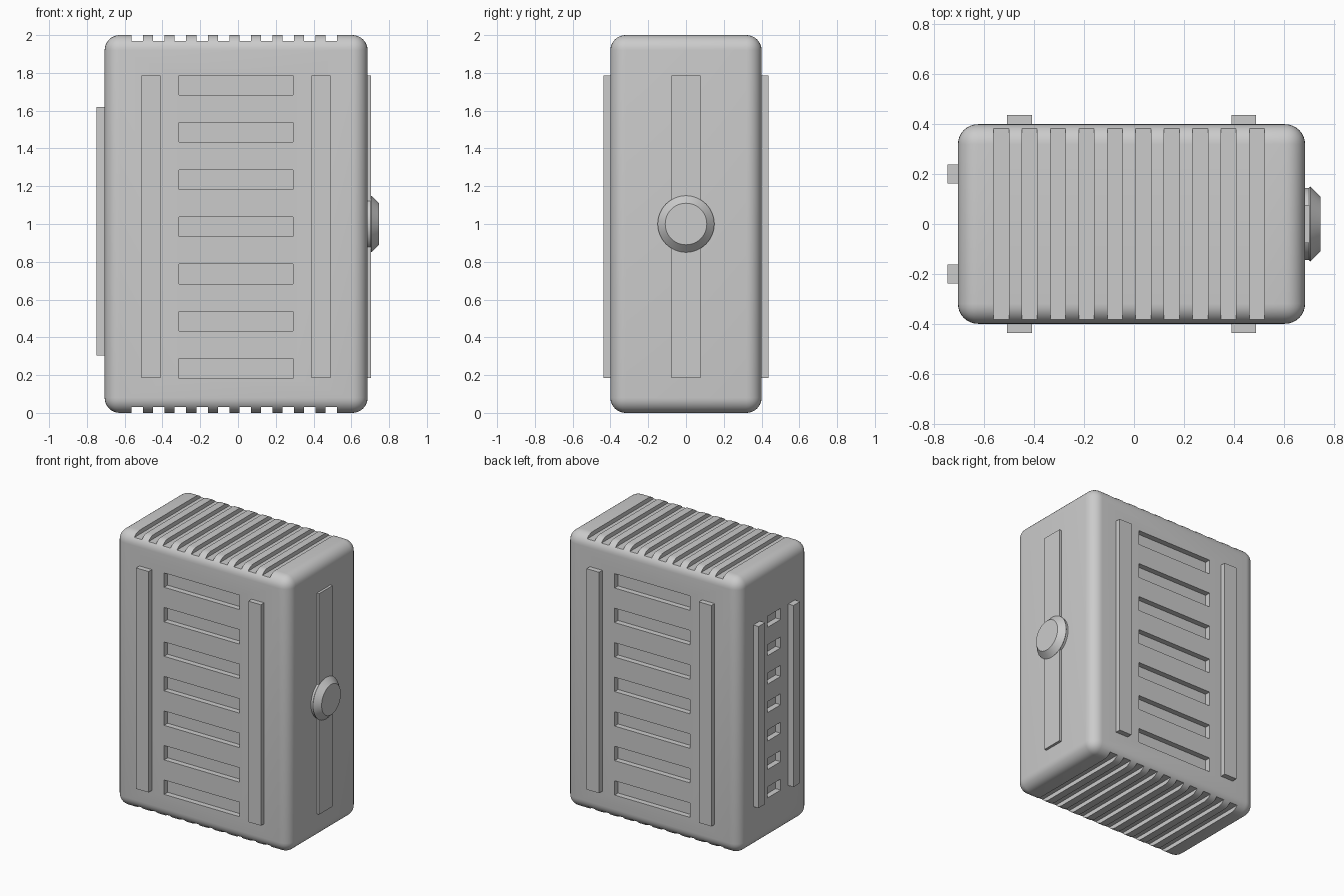
import bpy, bmesh, math
from mathutils import Matrix, Vector

if "Cube" in bpy.data.objects:
    bpy.data.objects.remove(bpy.data.objects["Cube"])

X0, X1, YH, H = -0.706, 0.686, 0.4, 2.0      # main case extents
XC = (X0 + X1) / 2


def add_box(bm, x0, x1, y0, y1, z0, z1):
    m = Matrix.Translation(((x0 + x1) / 2, (y0 + y1) / 2, (z0 + z1) / 2))
    m = m @ Matrix.Diagonal((x1 - x0, y1 - y0, z1 - z0, 1))
    return bmesh.ops.create_cube(bm, size=1, matrix=m)


def make_object(name, bm):
    me = bpy.data.meshes.new(name)
    bm.normal_update()
    bm.to_mesh(me)
    bm.free()
    ob = bpy.data.objects.new(name, me)
    bpy.context.collection.objects.link(ob)
    return ob


def activate(ob):
    bpy.ops.object.select_all(action='DESELECT')
    ob.select_set(True)
    bpy.context.view_layer.objects.active = ob


def box(name, *ext):
    bm = bmesh.new()
    add_box(bm, *ext)
    return make_object(name, bm)


# rounded case
bm = bmesh.new()
add_box(bm, X0, X1, -YH, YH, 0, H)
bmesh.ops.bevel(bm, geom=bm.edges[:], offset=0.08, segments=8, profile=0.5, affect='EDGES')
case = make_object("case", bm)

# all recesses gathered in one cutter
bm = bmesh.new()
for i in range(7):
    z = 0.235 + i * 0.25                      # wide vents, front and back
    for s in (-1, 1):
        ya, yb = sorted((s * (YH - 0.04), s * (YH + 0.1)))
        add_box(bm, XC - 0.302, XC + 0.302, ya, yb, z - 0.052, z + 0.052)
    z = 0.345 + i * 0.206                     # small vents, left side
    add_box(bm, X0 - 0.1, X0 + 0.04, -0.075, 0.075, z - 0.04, z + 0.04)
for i in range(10):
    x = -0.563 + i * 0.114                    # grooves, top and bottom
    for z0, z1 in ((H - 0.03, H + 0.1), (-0.1, 0.03)):
        add_box(bm, x, x + 0.061, -0.5, 0.5, z0, z1)
cutter = make_object("vent_cutter", bm)
cutter.hide_render = True

mod = case.modifiers.new("vents", 'BOOLEAN')
mod.operation = 'DIFFERENCE'
mod.solver = 'EXACT'
mod.object = cutter
activate(case)
bpy.ops.object.modifier_apply(modifier=mod.name)
bpy.data.objects.remove(cutter, do_unlink=True)
bpy.ops.object.shade_smooth_by_angle(angle=math.radians(30))

# vertical rails on front and back
for side, s in (("front", -1), ("back", 1)):
    ya, yb = sorted((s * (YH - 0.02), s * 0.438))
    for end, x in (("left", XC - 0.45), ("right", XC + 0.45)):
        box(f"{side}_rail_{end}", x - 0.05, x + 0.05, ya, yb, 0.185, 1.785)

# rails on the left side
for end, y in (("front", -0.2), ("back", 0.2)):
    box(f"side_rail_{end}", -0.748, X0 + 0.02, y - 0.038, y + 0.038, 0.305, 1.62)

# right side strip
box("side_strip", X1 - 0.02, 0.704, -0.077, 0.077, 0.185, 1.785)

# chamfered round knob, lathed around the x axis
bm = bmesh.new()
profile = [(0.67, 0), (0.67, 0.145), (0.702, 0.145), (0.707, 0.15), (0.747, 0.11), (0.747, 0)]
verts = [bm.verts.new((x, r, 1.0)) for x, r in profile]
edges = [bm.edges.new(p) for p in zip(verts, verts[1:])]
bmesh.ops.spin(bm, geom=verts + edges, cent=(0, 0, 1), axis=(1, 0, 0),
               angle=2 * math.pi, steps=48, use_duplicate=False)
bmesh.ops.remove_doubles(bm, verts=bm.verts[:], dist=1e-5)
bmesh.ops.recalc_face_normals(bm, faces=bm.faces[:])
activate(make_object("knob", bm))
bpy.ops.object.shade_smooth_by_angle(angle=math.radians(30))
